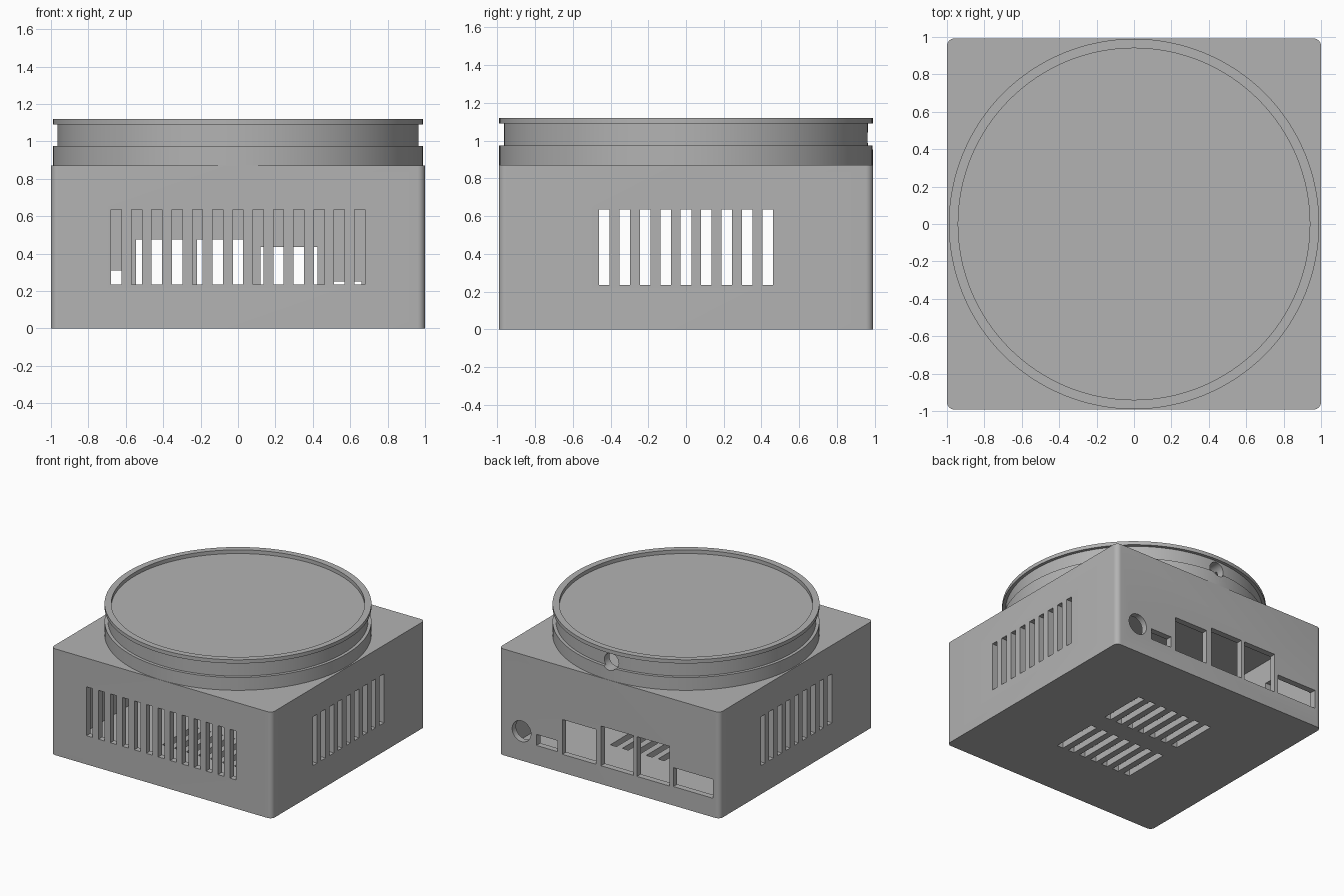
import bpy, bmesh, math
from mathutils import Matrix, Vector

cube = bpy.data.objects.get("Cube")
if cube:
    bpy.data.objects.remove(cube, do_unlink=True)

grey = bpy.data.materials.new("plain_grey")
grey.use_nodes = True
colour = (0.45, 0.45, 0.45, 1)
grey.diffuse_color = colour
grey.node_tree.nodes["Principled BSDF"].inputs["Base Color"].default_value = colour

HX, HY, H, WALL = 1.0, 0.992, 0.87, 0.05


def make_object(name, bm):
    bmesh.ops.recalc_face_normals(bm, faces=bm.faces)
    mesh = bpy.data.meshes.new(name)
    bm.to_mesh(mesh)
    bm.free()
    mesh.materials.append(grey)
    obj = bpy.data.objects.new(name, mesh)
    bpy.context.collection.objects.link(obj)
    return obj


def add_box(bm, x0, x1, y0, y1, z0, z1):
    size = Vector((x1 - x0, y1 - y0, z1 - z0))
    centre = Vector((x0 + x1, y0 + y1, z0 + z1)) / 2
    mat = Matrix.Translation(centre) @ Matrix.Diagonal(size).to_4x4()
    return bmesh.ops.create_cube(bm, size=1, matrix=mat)["verts"]


def add_rod_y(bm, x, y, z, radius, depth):
    mat = Matrix.Translation((x, y, z)) @ Matrix.Rotation(math.pi / 2, 4, "X")
    bmesh.ops.create_cone(bm, cap_ends=True, segments=48, radius1=radius,
                          radius2=radius, depth=depth, matrix=mat)


def cut(obj, bm):
    cutter = make_object("cutter", bm)
    cutter.hide_render = True
    mod = obj.modifiers.new("cut", "BOOLEAN")
    mod.object = cutter
    mod.operation = "DIFFERENCE"
    mod.solver = "EXACT"
    bpy.context.view_layer.objects.active = obj
    bpy.ops.object.modifier_apply(modifier=mod.name)
    bpy.data.objects.remove(cutter, do_unlink=True)


def smooth(obj):
    bpy.ops.object.select_all(action="DESELECT")
    obj.select_set(True)
    bpy.context.view_layer.objects.active = obj
    bpy.ops.object.shade_smooth_by_angle(angle=math.radians(30))


# Case with rounded upright corners
bm = bmesh.new()
add_box(bm, -HX, HX, -HY, HY, 0, H)
upright = [e for e in bm.edges if abs(e.verts[0].co.z - e.verts[1].co.z) > H / 2]
bmesh.ops.bevel(bm, geom=upright, offset=0.04, segments=8, profile=0.5, affect="EDGES")
case = make_object("case", bm)

# Hollow inside
bm = bmesh.new()
add_box(bm, -HX + WALL, HX - WALL, -HY + WALL, HY - WALL, WALL, H - WALL)
cut(case, bm)

# Vent slots: front, both sides and floor
bm = bmesh.new()
PITCH, HALF = 0.1083, 0.028
for i in range(-6, 7):
    c = i * PITCH
    add_box(bm, c - HALF, c + HALF, -HY - 0.1, -HY + 0.1, 0.235, 0.635)
for side in (-HX, HX):
    for i in range(-4, 5):
        c = i * PITCH
        add_box(bm, side - 0.1, side + 0.1, c - HALF, c + HALF, 0.235, 0.635)
for y0, y1 in ((-0.475, -0.08), (0.08, 0.475)):
    for i in range(-3, 4):
        c = i * PITCH
        add_box(bm, c - HALF, c + HALF, y0, y1, -0.1, 0.1)

# Back connector openings
for x0, x1, z0, z1 in ((0.47, 0.66, 0.16, 0.25), (0.12, 0.425, 0.15, 0.435),
                       (-0.22, 0.075, 0.15, 0.475), (-0.545, -0.25, 0.15, 0.475),
                       (-0.94, -0.58, 0.155, 0.31)):
    add_box(bm, x0, x1, HY - 0.1, HY + 0.1, z0, z1)
add_rod_y(bm, 0.795, HY, 0.24, 0.085, 0.2)
cut(case, bm)
smooth(case)

# Round collar with a groove outside and a shallow dish on top
profile = [(0, 1.09), (0.94, 1.09), (0.94, 1.12), (0.99, 1.12), (0.99, 1.09),
           (0.965, 1.09), (0.965, 0.975), (0.99, 0.975), (0.99, H - 0.02),
           (0.9, H - 0.02), (0.9, 1.05), (0, 1.05)]
bm = bmesh.new()
verts = [bm.verts.new((r, 0, z)) for r, z in profile]
edges = [bm.edges.new(pair) for pair in zip(verts, verts[1:])]
bmesh.ops.spin(bm, geom=verts + edges, cent=(0, 0, 0), axis=(0, 0, 1),
               angle=math.tau, steps=128, use_merge=True)
bmesh.ops.remove_doubles(bm, verts=bm.verts, dist=0.0005)
collar = make_object("collar", bm)

# Cable hole at the back of the collar
bm = bmesh.new()
add_rod_y(bm, 0, 0.96, 1.015, 0.065, 0.2)
cut(collar, bm)
smooth(collar)
